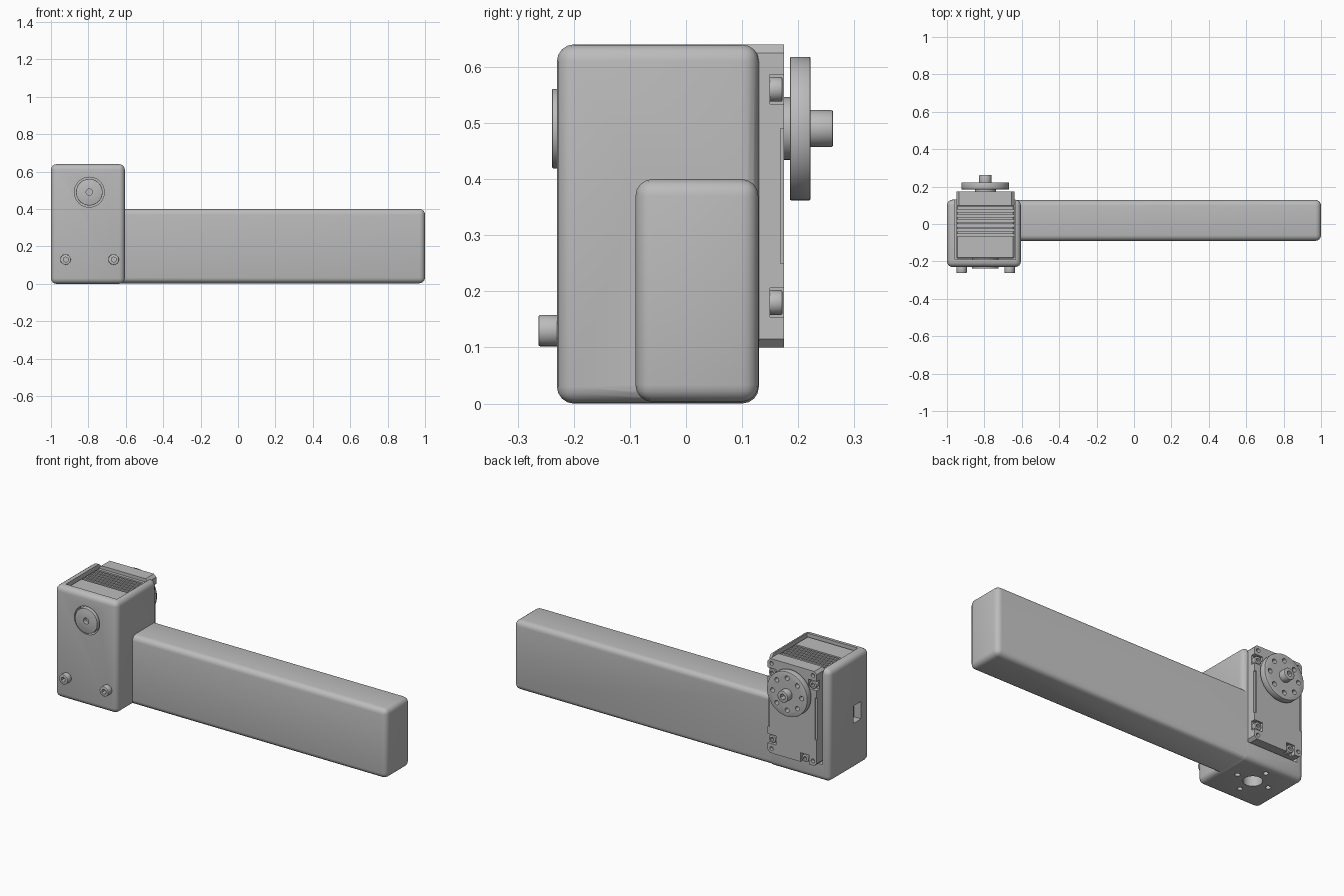
import bpy, bmesh, math
from mathutils import Matrix, Vector

if "Cube" in bpy.data.objects:
    bpy.data.objects.remove(bpy.data.objects["Cube"])

grey = bpy.data.materials.new("mid_grey")
grey.use_nodes = True
COLOUR = (0.5, 0.5, 0.5, 1)
grey.diffuse_color = COLOUR
grey.node_tree.nodes["Principled BSDF"].inputs["Base Color"].default_value = COLOUR

CX, CZ = -0.795, 0.49      # output shaft axis


def finish(name, bm):
    me = bpy.data.meshes.new(name)
    bm.to_mesh(me)
    bm.free()
    me.materials.append(grey)
    ob = bpy.data.objects.new(name, me)
    bpy.context.collection.objects.link(ob)
    return ob


def box(name, lo, hi, bevel=0, segments=1, along=None):
    """Box between two corners; bevels all edges, or only those along one axis."""
    lo, hi = Vector(lo), Vector(hi)
    bm = bmesh.new()
    bmesh.ops.create_cube(bm, size=1)
    bmesh.ops.scale(bm, vec=hi - lo, verts=bm.verts)
    bmesh.ops.translate(bm, vec=(lo + hi) / 2, verts=bm.verts)
    if bevel:
        edges = [e for e in bm.edges if along is None or
                 abs((e.verts[0].co - e.verts[1].co)[along]) > 1e-5]
        bmesh.ops.bevel(bm, geom=edges, offset=bevel, segments=segments,
                        profile=0.5, affect='EDGES', clamp_overlap=True)
    return finish(name, bm)


def cyl(name, x, z, r, y0, y1, sides=32, rim=0):
    """Cylinder along y, with an optional bevelled rim."""
    bm = bmesh.new()
    bmesh.ops.create_cone(bm, cap_ends=True, segments=sides, radius1=r,
                          radius2=r, depth=abs(y1 - y0),
                          matrix=Matrix.Translation((x, (y0 + y1) / 2, z))
                          @ Matrix.Rotation(math.pi / 2, 4, 'X'))
    if rim:
        edges = [e for e in bm.edges
                 if abs(e.verts[0].co.y - e.verts[1].co.y) < 1e-5]
        bmesh.ops.bevel(bm, geom=edges, offset=rim, segments=2, profile=0.5,
                        affect='EDGES')
    return finish(name, bm)


def hole_z(x, y, r):
    ob = cyl("cutter", 0, 0, r, -0.05, 0.05)
    ob.data.transform(Matrix.Translation((x, y, 0.02))
                      @ Matrix.Rotation(math.pi / 2, 4, 'X'))
    return ob


def boolean(ob, tools, operation='DIFFERENCE'):
    for tool in tools:
        mod = ob.modifiers.new("bool", 'BOOLEAN')
        mod.operation, mod.solver, mod.object = operation, 'EXACT', tool
    deps = bpy.context.evaluated_depsgraph_get()
    me = bpy.data.meshes.new_from_object(ob.evaluated_get(deps))
    ob.modifiers.clear()
    ob.data = me
    for tool in tools:
        bpy.data.objects.remove(tool)
    return ob


# Housing and arm in one body
body = box("housing_and_arm", (-1, -0.23, 0), (-0.605, 0.13, 0.64), 0.03, 4)
arm = box("arm", (-0.8, -0.09, 0.003), (1, 0.129, 0.4), 0.03, 4)
boolean(body, [arm], 'UNION')
cuts = [
    box("cutter", (-0.956, -0.19, 0.095), (-0.634, 0.3, 0.8)),      # servo pocket
    box("cutter", (-1.1, -0.155, 0.26), (-0.94, -0.085, 0.36)),     # cable window
    cyl("cutter", CX, CZ, 0.08, -0.3, -0.1, 48),                    # idler opening
    hole_z(-0.8, -0.03, 0.05),
]
for i in range(4):
    a = i * math.pi / 2
    cuts.append(hole_z(-0.8 + 0.1 * math.cos(a), -0.03 + 0.1 * math.sin(a), 0.014))
boolean(body, cuts)

# Servo body with cooling grooves
L, R = -0.95, -0.64
servo = box("servo_body", (L, -0.185, 0.1), (R, 0.1, 0.625), 0.006)
boolean(servo, [box("cutter", (L - 0.1, y - 0.007, 0.6), (R + 0.1, y + 0.007, 0.7))
                for y in [-0.06 + 0.026 * i for i in range(6)]])

# Servo rear cover with screw pockets, corner holes and side grooves
cover = box("servo_cover", (L, 0.1, 0.1), (R, 0.175, 0.64), 0.015, 1, along=1)
screws = [(R - 0.026, 0.56), (R - 0.026, 0.18), (L + 0.026, 0.56), (L + 0.075, 0.126)]
pockets = [(R - 0.052, R + 0.05, 0.534, 0.586), (R - 0.052, R + 0.05, 0.154, 0.206),
           (L - 0.05, L + 0.052, 0.534, 0.586), (L + 0.049, L + 0.101, 0.05, 0.152)]
cuts = [box("cutter", (x0, 0.15, z0), (x1, 0.2, z1)) for x0, x1, z0, z1 in pockets]
cuts += [cyl("cutter", x, z, 0.011, 0.155, 0.2, 16)
         for x in (L + 0.024, R - 0.024) for z in (0.126, 0.614)]
cuts += [box("cutter", (x - 0.012, 0.168, 0.25), (x + 0.012, 0.2, 0.49)) for x in (L, R)]
boolean(cover, cuts)
smooth = [body]


def socket_bolt(name, x, z, r, y0, y1):
    """Round bolt head from y0 to y1 with a hexagonal socket in the y1 end."""
    head = cyl(name, x, z, r, y0, y1, 32, 0.003)
    step = 0.6 * (y0 - y1)
    out = -step * 0.2
    boolean(head, [cyl("cutter", x, z, r * 0.5, y1 + out, y1 + step, 6)])
    smooth.append(head)


for i, (x, z) in enumerate(screws):
    socket_bolt(f"cover_screw_{i + 1}", x, z, 0.022, 0.145, 0.172)

# Output horn with ring of holes
smooth.append(cyl("horn_boss", CX, CZ, 0.056, 0.17, 0.19))
horn = cyl("horn_disc", CX, CZ, 0.128, 0.185, 0.222, 64, 0.003)
boolean(horn, [cyl("cutter", CX + 0.092 * math.cos(i * math.pi / 4),
                   CZ + 0.092 * math.sin(i * math.pi / 4), 0.013, 0.17, 0.25, 16)
               for i in range(8)])
smooth.append(horn)
socket_bolt("horn_bolt", CX, CZ, 0.033, 0.21, 0.262)

# Front idler disc and housing bolts
idler = cyl("idler_disc", CX, CZ, 0.071, -0.18, -0.239, 48, 0.003)
boolean(idler, [cyl("cutter", CX, CZ, 0.017, -0.3, -0.215, 24)])
smooth.append(idler)
for side, x in (("left", -0.665), ("right", -0.922)):
    socket_bolt(f"front_bolt_{side}", x, 0.13, 0.028, -0.22, -0.263)

# Smooth the rounded parts, keeping sharp edges, and centre the depth
bpy.ops.object.select_all(action='DESELECT')
for ob in smooth:
    ob.select_set(True)
bpy.context.view_layer.objects.active = body
bpy.ops.object.shade_smooth_by_angle(angle=math.radians(35))
